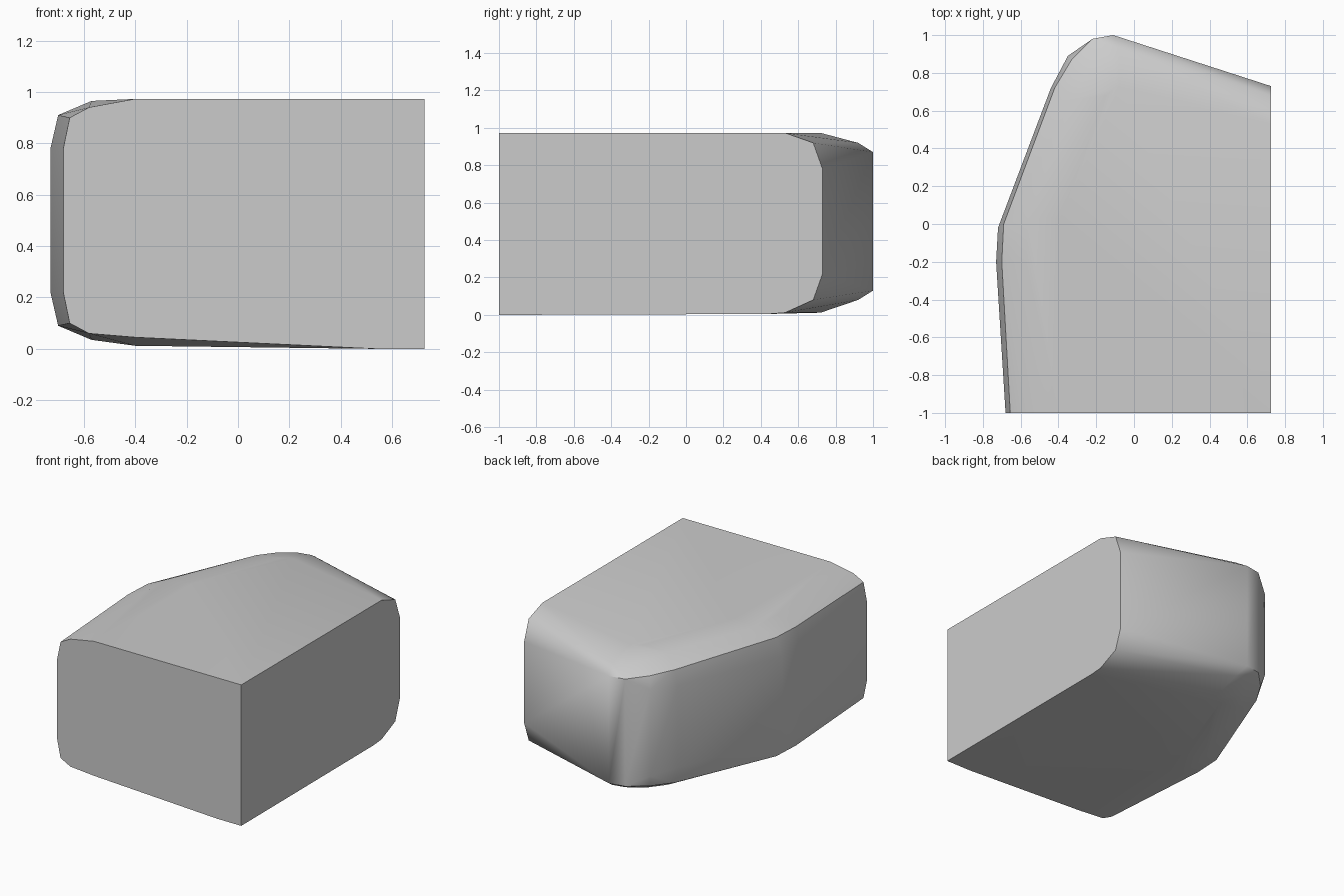
import bpy
import bmesh
from math import radians

cube = bpy.data.objects.get("Cube")
if cube:
    bpy.data.objects.remove(cube, do_unlink=True)

TOP = 0.973

# Plain grey for the whole body
grey = bpy.data.materials.new("plain_grey")
grey.use_nodes = True
colour = (0.6, 0.6, 0.6, 1)
grey.diffuse_color = colour
grey.node_tree.nodes["Principled BSDF"].inputs["Base Color"].default_value = colour

# Rounded edge columns: wall point, then inward to the flat cap (x, y, height)
columns = [
    [(-.68, -1, .22), (-.655, -1, .1), (-.58, -1, .06), (-.4, -1, .045)],
    [(-.73, -.2, .22), (-.7, -.2, .09), (-.57, -.2, .035), (-.4, -.2, .012)],
    [(-.72, -.02, .22), (-.69, 0, .09), (-.56, .03, .035), (-.39, .03, .012)],
    [(-.44, .72, .22), (-.42, .72, .11), (-.32, .66, .045), (-.2, .55, .012)],
    [(-.35, .89, .2), (-.33, .87, .12), (-.25, .8, .06), (-.15, .68, .012)],
    [(-.22, .98, .13), (-.17, .9, .08), (-.1, .72, .012)],
    [(-.11, 1, .13), (-.08, .92, .08), (-.08, .72, .012)],
    [(.725, .73, .22), (.725, .68, .08), (.725, .53, .012), (.725, .44, .005)],
]

# Convex body, with the lower edge mirrored to the upper one
bm = bmesh.new()
for column in columns:
    for x, y, z in column:
        bm.verts.new((x, y, z))
        bm.verts.new((x, y, TOP if (x, y, z) == column[-1] else min(1 - z, TOP)))
for x in (.54, .725):
    for z in (0, TOP):
        bm.verts.new((x, -1, z))
hull = bmesh.ops.convex_hull(bm, input=bm.verts)
loose = {v for v in hull["geom_interior"] + hull["geom_unused"]
         if isinstance(v, bmesh.types.BMVert)}
bmesh.ops.delete(bm, geom=list(loose), context="VERTS")
bmesh.ops.dissolve_limit(bm, angle_limit=radians(0.5), verts=bm.verts, edges=bm.edges)
bmesh.ops.recalc_face_normals(bm, faces=bm.faces)

mesh = bpy.data.meshes.new("rounded_block")
bm.to_mesh(mesh)
bm.free()
mesh.materials.append(grey)
block = bpy.data.objects.new("rounded_block", mesh)
bpy.context.collection.objects.link(block)
bpy.context.view_layer.objects.active = block
block.select_set(True)
bpy.ops.object.shade_smooth_by_angle(angle=radians(40))
